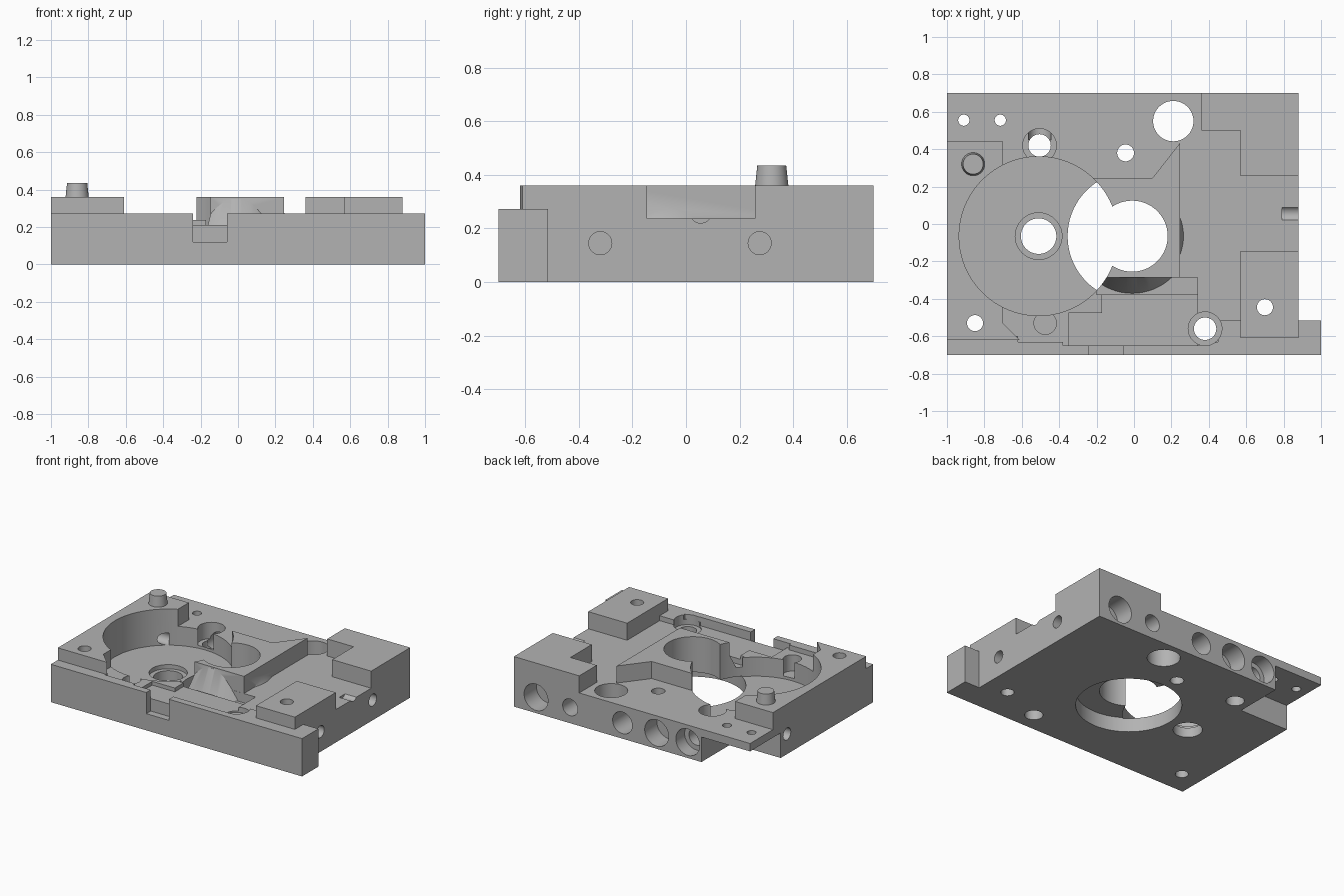
import bpy, bmesh, math
from mathutils import Matrix, Vector

if "Cube" in bpy.data.objects:
    bpy.data.objects.remove(bpy.data.objects["Cube"])

metal = bpy.data.materials.new("machined_grey")
metal.diffuse_color = (0.45, 0.45, 0.45, 1)
metal.use_nodes = True
metal.node_tree.nodes["Principled BSDF"].inputs["Base Color"].default_value = metal.diffuse_color


def finish(name, bm):
    bmesh.ops.recalc_face_normals(bm, faces=bm.faces)
    me = bpy.data.meshes.new(name)
    bm.to_mesh(me)
    bm.free()
    ob = bpy.data.objects.new(name, me)
    bpy.context.collection.objects.link(ob)
    me.materials.append(metal)
    return ob


def prism(name, pts, z0, z1):
    bm = bmesh.new()
    f = bm.faces.new([bm.verts.new((x, y, z0)) for x, y in pts])
    r = bmesh.ops.extrude_face_region(bm, geom=[f])
    bmesh.ops.translate(bm, vec=(0, 0, z1 - z0),
                        verts=[v for v in r["geom"] if isinstance(v, bmesh.types.BMVert)])
    return finish(name, bm)


def box(name, x0, x1, y0, y1, z0, z1):
    return prism(name, [(x0, y0), (x1, y0), (x1, y1), (x0, y1)], z0, z1)


def rod(name, a, b, r1, r2=None, seg=48):
    a, b = Vector(a), Vector(b)
    bm = bmesh.new()
    m = Matrix.Translation((a + b) / 2) @ (b - a).to_track_quat('Z', 'Y').to_matrix().to_4x4()
    bmesh.ops.create_cone(bm, cap_ends=True, segments=seg, radius1=r1,
                          radius2=r1 if r2 is None else r2, depth=(b - a).length, matrix=m)
    return finish(name, bm)


def combine(body, tool, op):
    tool.hide_render = True
    mod = body.modifiers.new("join", 'BOOLEAN')
    mod.operation, mod.solver, mod.object = op, 'EXACT', tool
    bpy.context.view_layer.objects.active = body
    bpy.ops.object.modifier_apply(modifier=mod.name)
    bpy.data.objects.remove(tool)


def add(tool):
    combine(body, tool, 'UNION')


def cut(tool):
    combine(body, tool, 'DIFFERENCE')


def bore(x, y, r, z0=-0.1, z1=0.6, seg=40):
    cut(rod("bore", (x, y, z0), (x, y, z1), r, seg=seg))


FLOOR, TOP = 0.237, 0.36

# Base plate with the projecting front flange
body = prism("housing_plate", [(-1, -0.7), (1, -0.7), (1, -0.515), (0.88, -0.515),
                               (0.88, 0.7), (-1, 0.7)], 0, FLOOR)

# Front lip
add(prism("front_lip", [(-1, -0.7), (1, -0.7), (1, -0.515), (0.45, -0.515), (0.45, -0.63),
                        (0.34, -0.65), (-0.38, -0.65), (-0.38, -0.63), (-0.62, -0.63),
                        (-0.62, -0.6), (-1, -0.6)], 0.1, 0.272))
# Raised left pad
add(prism("left_pad", [(-1, -0.62), (-0.61, -0.62), (-0.7, -0.53), (-0.7, 0.44),
                       (-1, 0.44)], 0.1, TOP))
# Raised centre deck around the main bore
add(prism("centre_deck", [(-0.3, -0.285), (0.247, -0.285), (0.247, 0.435), (0.225, 0.42),
                          (0.1, 0.247), (-0.3, 0.247)][:2] +
          [(0.247, 0.435), (0.1, 0.247), (-0.3, 0.247)], 0.1, TOP))
# Raised right pads
add(prism("rear_right_pad", [(0.36, 0.7), (0.36, 0.5), (0.57, 0.5), (0.57, 0.257),
                             (0.88, 0.257), (0.88, 0.7)], 0.1, TOP))
add(box("front_right_pad", 0.57, 0.88, -0.61, -0.145, 0.1, TOP))

# Front recess, its deeper step, and the notch in the lip
cut(box("recess", -0.35, 0.34, -0.65, -0.475, 0.21, 0.5))
cut(box("recess_rear", -0.17, 0.34, -0.476, -0.375, 0.21, 0.5))
cut(box("recess_step", -0.2, 0.34, -0.376, -0.286, 0.17, 0.5))
cut(box("lip_notch", -0.24, -0.06, -0.8, -0.65, 0.12, 0.5))

# Conical collar leaning out of the centre deck
add(rod("collar", (-0.01, -0.065, 0.15), (-0.01, -0.065, 0.35), 0.315, 0.222, 64))

# Large round pocket, lower seat and main bore
bore(-0.51, -0.065, 0.425, 0.1, seg=96)
bore(-0.01, -0.065, 0.345, -0.1, 0.105, seg=72)
bore(-0.01, -0.065, 0.19, seg=56)

# Vertical through holes: x, y, radius
for x, y, r in [(-0.91, 0.555, 0.03), (-0.715, 0.555, 0.03), (-0.505, 0.42, 0.06),
                (-0.045, 0.38, 0.045), (0.21, 0.55, 0.108), (-0.51, -0.065, 0.095),
                (-0.85, -0.53, 0.043), (0.38, -0.56, 0.06), (0.7, -0.445, 0.043)]:
    bore(x, y, r)
# Counterbores and the blind hole: x, y, radius, floor
for x, y, r, z in [(-0.505, 0.42, 0.09, 0.12), (-0.51, -0.065, 0.125, 0.07),
                   (0.38, -0.56, 0.09, 0.2), (-0.475, -0.53, 0.06, 0.12)]:
    bore(x, y, r, z)

# Undercut below the rear left ledge
cut(box("corner_undercut", -1.1, -0.613, 0.352, 0.8, -0.1, 0.18))

# Ports drilled into the rear: x, radius, depth
for x, r, d in [(0.704, 0.095, 0.14), (0.432, 0.06, 0.2), (0.016, 0.078, 0.45),
                (-0.256, 0.095, 0.14), (-0.504, 0.095, 0.1), (-0.504, 0.06, 0.25)]:
    cut(rod("rear_port", (x, 0.8, 0.114), (x, 0.7 - d, 0.114), r, seg=40))
# Ports drilled into the sides
for y in (-0.32, 0.275):
    cut(rod("right_port", (1.1, y, 0.145), (0.68, y, 0.145), 0.043, seg=32))
cut(rod("left_port", (-1.1, 0.28, 0.145), (-0.75, 0.28, 0.145), 0.043, seg=32))
# Shallow groove on the right edge
cut(rod("edge_groove", (0.79, 0.055, 0.262), (1, 0.055, 0.262), 0.042, seg=32))

# Tapered locating pin
pin = rod("locating_pin", (-0.86, 0.32, 0.35), (-0.86, 0.32, 0.435), 0.063, 0.054)

for ob in (body, pin):
    bpy.ops.object.select_all(action='DESELECT')
    ob.select_set(True)
    bpy.context.view_layer.objects.active = ob
    bpy.ops.object.shade_smooth_by_angle(angle=math.radians(30))
